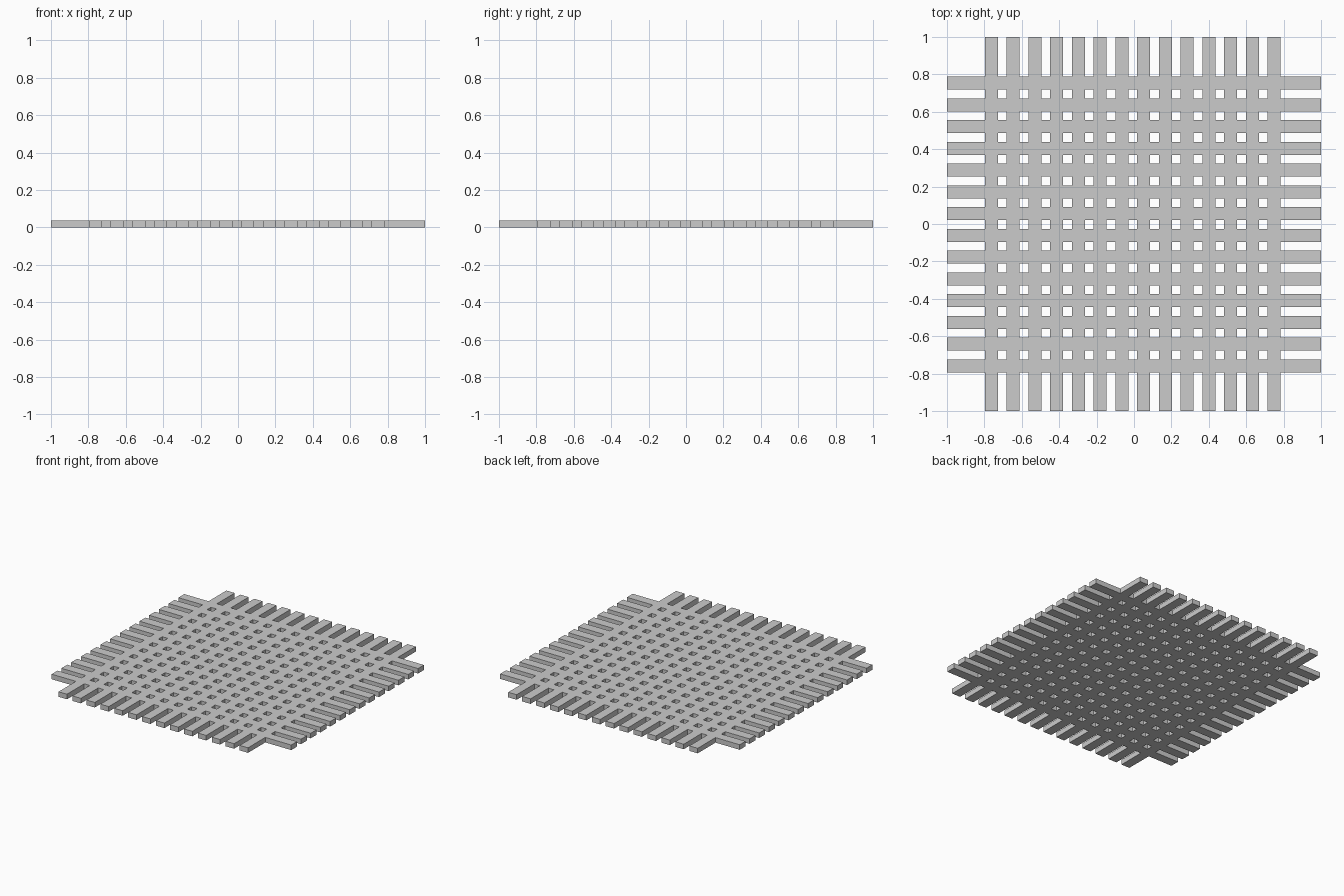
import bpy, bmesh

if "Cube" in bpy.data.objects:
    bpy.data.objects.remove(bpy.data.objects["Cube"])

COUNT, PITCH, WIDTH, HEIGHT = 14, 5 / 43, 3 / 43, 0.038
SPAN = (COUNT - 1) * PITCH + WIDTH


def breaks(centre):
    """Edges of every slat along one axis, plus the outer tips."""
    start = centre - SPAN / 2
    cuts = [-1.0]
    for i in range(COUNT):
        cuts += [start + i * PITCH, start + i * PITCH + WIDTH]
    return cuts + [1.0]


xs, ys = breaks(-0.007), breaks(-0.003)
bm = bmesh.new()
verts = [[bm.verts.new((x, y, 0)) for y in ys] for x in xs]

# Fill each cell covered by a lengthwise or crosswise slat (odd intervals)
for i in range(len(xs) - 1):
    for j in range(len(ys) - 1):
        if i % 2 or j % 2:
            bm.faces.new((verts[i][j], verts[i + 1][j],
                          verts[i + 1][j + 1], verts[i][j + 1]))
bmesh.ops.delete(bm, geom=[v for v in bm.verts if not v.link_faces], context='VERTS')

# Thicken the flush lattice, keeping the base on the ground
base = bm.faces[:]
top = bmesh.ops.extrude_face_region(bm, geom=base, use_keep_orig=True)
bmesh.ops.translate(bm, vec=(0, 0, HEIGHT),
                    verts=[g for g in top["geom"] if isinstance(g, bmesh.types.BMVert)])
bmesh.ops.recalc_face_normals(bm, faces=bm.faces[:])

mesh = bpy.data.meshes.new("slat_lattice")
bm.to_mesh(mesh)
bm.free()
lattice = bpy.data.objects.new("slat_lattice", mesh)
bpy.context.collection.objects.link(lattice)
